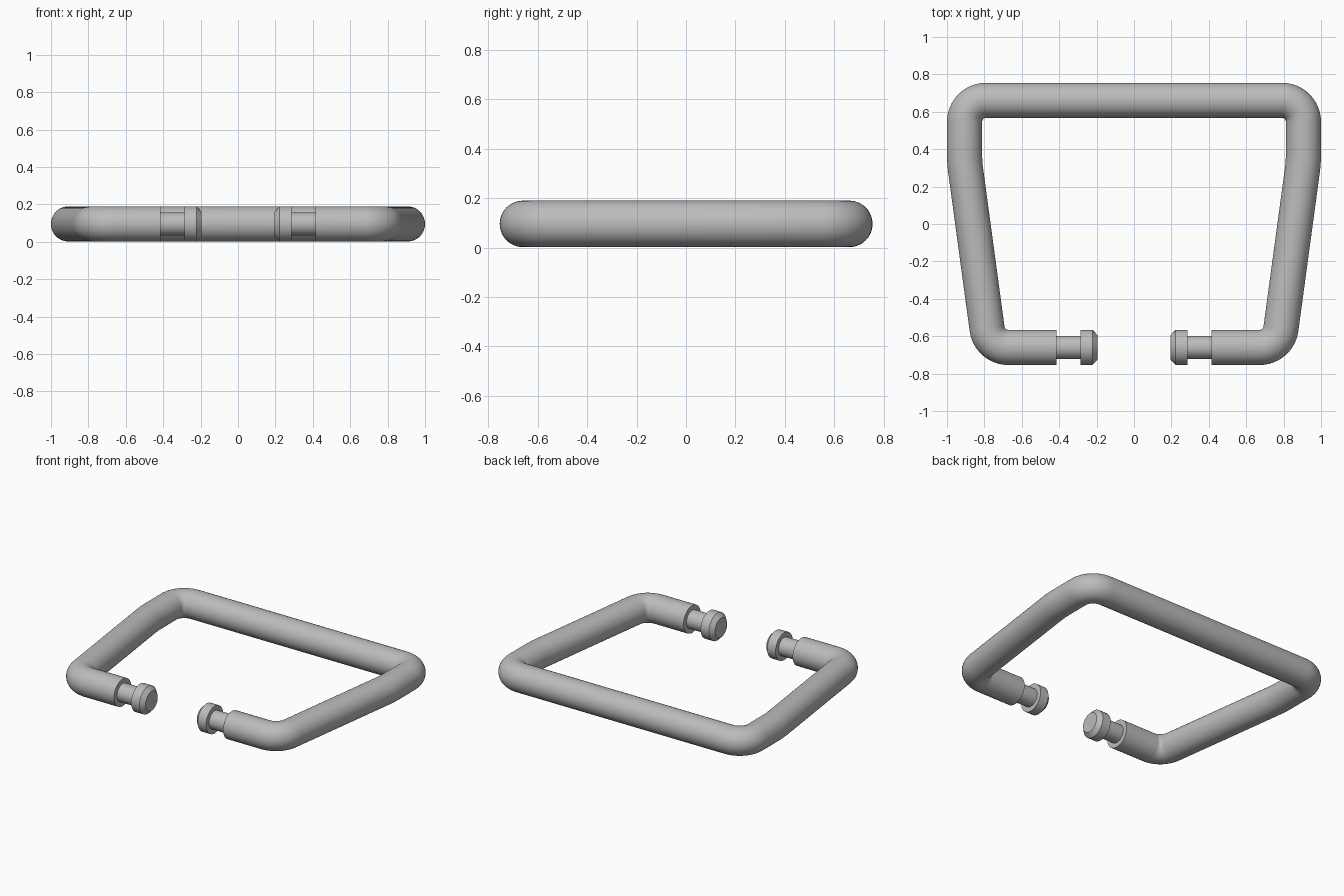
import bpy, bmesh, math
from mathutils import Vector

cube = bpy.data.objects.get("Cube")
if cube:
    bpy.data.objects.remove(cube, do_unlink=True)

R = 0.094        # bar radius
SEGMENTS = 48

grey = bpy.data.materials.new("plain grey")
grey.use_nodes = True
colour = (0.5, 0.5, 0.5, 1)
grey.diffuse_color = colour
grey.node_tree.nodes["Principled BSDF"].inputs["Base Color"].default_value = colour


def bend(before, corner, after, radius, steps):
    """Arc stations (position, direction) rounding one corner of the path."""
    a = (corner - before).normalized()
    b = (after - corner).normalized()
    turn = a.angle(b)
    start = corner - a * radius * math.tan(turn / 2)
    inward = (b - a * a.dot(b)).normalized()
    stations = []
    for i in range(steps + 1):
        t = turn * i / steps
        pos = start + a * radius * math.sin(t) + inward * radius * (1 - math.cos(t))
        stations.append((pos, a * math.cos(t) + inward * math.sin(t)))
    return stations


def sweep(name, stations, cap_end):
    """Skin round sections given as (position, direction, radius)."""
    bm = bmesh.new()
    up = Vector((0, 0, 1))
    rings = []
    for pos, direction, radius in stations:
        side = direction.cross(up).normalized()
        ring = []
        for i in range(SEGMENTS):
            t = math.tau * i / SEGMENTS
            ring.append(bm.verts.new(pos + (side * math.cos(t) + up * math.sin(t)) * radius))
        rings.append(ring)
    for r0, r1 in zip(rings, rings[1:]):
        for i in range(SEGMENTS):
            j = (i + 1) % SEGMENTS
            bm.faces.new((r0[i], r0[j], r1[j], r1[i]))
    if cap_end:
        bm.faces.new(rings[-1])
    bmesh.ops.recalc_face_normals(bm, faces=bm.faces)
    mesh = bpy.data.meshes.new(name)
    bm.to_mesh(mesh)
    bm.free()
    mesh.materials.append(grey)
    obj = bpy.data.objects.new(name, mesh)
    bpy.context.collection.objects.link(obj)
    # left half mirrored to the right
    mirror = obj.modifiers.new("mirror", 'MIRROR')
    mirror.use_clip = True
    bpy.ops.object.select_all(action='DESELECT')
    obj.select_set(True)
    bpy.context.view_layer.objects.active = obj
    bpy.ops.object.shade_smooth_by_angle(angle=math.radians(30))
    return obj


# Bent bar: centre of the back, round the side, to the front end and its pin
path = [Vector((x, y, R + 0.002)) for x, y in
        [(0, 0.661), (0.906, 0.661), (0.906, 0.33), (0.772, -0.66), (0.415, -0.66)]]
bends = [(0.115, 12), (0.7, 4), (0.115, 12)]
stations = [(path[0], Vector((1, 0, 0)), R)]
for i, (radius, steps) in enumerate(bends):
    stations += [(p, d, R) for p, d in bend(path[i], path[i + 1], path[i + 2], radius, steps)]

# End pin: shoulder, neck, head and chamfered tip
inward = Vector((-1, 0, 0))
NECK = 0.062
for x, radius in [(0.415, R), (0.415, NECK), (0.285, NECK), (0.285, R), (0.222, R), (0.195, 0.066)]:
    stations.append((Vector((x, -0.66, path[0].z)), inward, radius))

sweep("bent_bar_handle", stations, cap_end=True)
